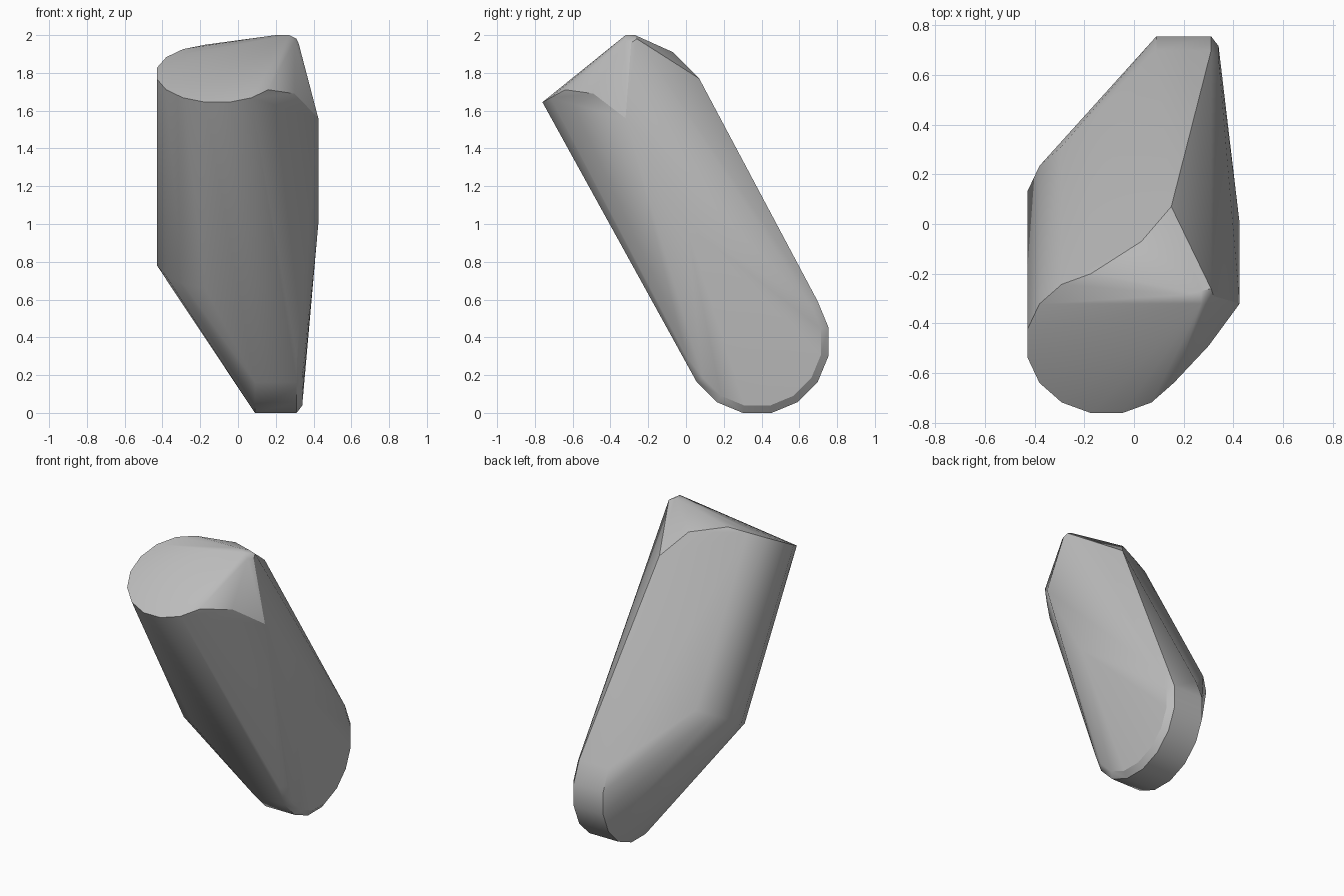
import bpy, bmesh
from math import sin, cos, pi, radians
from mathutils import Vector, Matrix

cube = bpy.data.objects.get("Cube")
if cube:
    bpy.data.objects.remove(cube, do_unlink=True)

stone = bpy.data.materials.new("plain_grey")
stone.use_nodes = True
GREY = (0.5, 0.5, 0.5, 1)
stone.diffuse_color = GREY
stone.node_tree.nodes["Principled BSDF"].inputs["Base Color"].default_value = GREY


def ring(centre, radius, axis, angle, sides=16):
    """Points of a regular polygon around centre, turned about one axis."""
    turn = Matrix.Rotation(radians(angle), 3, axis)
    steps = [(i + 0.5) * 2 * pi / sides for i in range(sides)]
    return [Vector(centre) + turn @ Vector((radius * cos(a), radius * sin(a), 0))
            for a in steps]


points = []
# Leaning shaft: round upper and lower ends
points += ring((-0.11, -0.48, 1.797), 0.325, 'X', 28.5)
points += ring((-0.11, 0.075, 0.81), 0.325, 'X', 28.5)
# Rounded foot: a short drum with a bevelled outer rim
for x, radius in ((0.09, 0.385), (0.31, 0.385), (0.34, 0.345)):
    points += ring((x, 0.377, 0.377), radius, 'Y', 90)
# Blunt top corner
points += [Vector(p) for p in (
    (0.20, -0.285, 2.0), (0.27, -0.27, 2.0), (0.27, -0.32, 2.0),
    (0.31, -0.26, 1.98), (0.32, -0.29, 1.96), (0.30, -0.325, 1.97))]
# Back shoulder and right-hand flank
points += [Vector(p) for p in (
    (0.03, -0.07, 1.91), (0.15, 0.07, 1.77),
    (0.30, -0.49, 1.69), (0.425, -0.32, 1.56), (0.425, 0.0, 1.0))]

# Wrap one convex skin around the guide points
bm = bmesh.new()
for p in points:
    bm.verts.new(p)
bmesh.ops.convex_hull(bm, input=bm.verts[:])
bmesh.ops.delete(bm, geom=[v for v in bm.verts if not v.link_faces], context='VERTS')
bmesh.ops.dissolve_limit(bm, angle_limit=radians(0.5), verts=bm.verts[:], edges=bm.edges[:])
bmesh.ops.recalc_face_normals(bm, faces=bm.faces[:])
mesh = bpy.data.meshes.new("leaning_block")
bm.to_mesh(mesh)
bm.free()
mesh.materials.append(stone)
block = bpy.data.objects.new("leaning_block", mesh)
bpy.context.collection.objects.link(block)

bpy.ops.object.select_all(action='DESELECT')
block.select_set(True)
bpy.context.view_layer.objects.active = block
bpy.ops.object.shade_smooth_by_angle(angle=radians(30))
